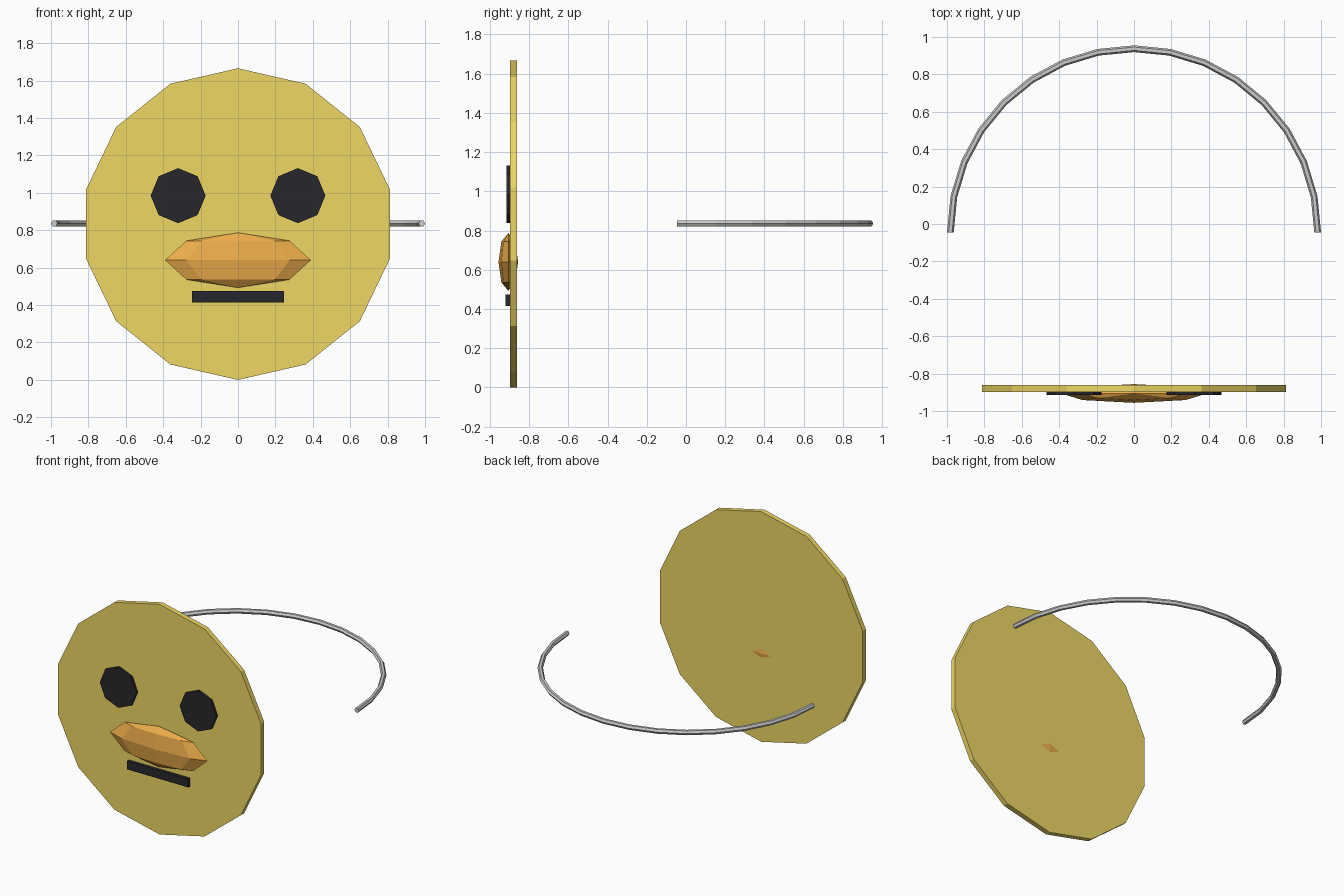
import bpy, bmesh
from math import pi, sin, cos

if "Cube" in bpy.data.objects:
    bpy.data.objects.remove(bpy.data.objects["Cube"])


def material(name, rgb):
    m = bpy.data.materials.new(name)
    m.diffuse_color = (*rgb, 1)
    m.use_nodes = True
    m.node_tree.nodes["Principled BSDF"].inputs["Base Color"].default_value = m.diffuse_color
    return m


yellow = material("yellow", (0.85, 0.68, 0.13))
orange = material("orange", (0.85, 0.42, 0.07))
black = material("black", (0.02, 0.02, 0.025))


def finish(name, mat):
    ob = bpy.context.object
    ob.name = name
    ob.data.materials.append(mat)
    return ob


def disc(name, sides, radius, x, z, front, back, mat):
    # Flat polygon disc facing -y with a corner at the top
    bpy.ops.mesh.primitive_cylinder_add(
        vertices=sides, radius=radius, depth=back - front,
        location=(x, (front + back) / 2, z), rotation=(pi / 2, 0, 0))
    return finish(name, mat)


# Face plate and eyes
disc("face_plate", 14, 0.833, 0, 0.833, -0.897, -0.8603, yellow)
for side, label in ((-1, "left"), (1, "right")):
    disc(label + "_eye", 8, 0.147, side * 0.32, 0.985, -0.914, -0.88, black)

# Beak: flattened low-poly sphere that just pokes through the back
bpy.ops.mesh.primitive_uv_sphere_add(segments=8, ring_count=4, radius=1,
                                     location=(0, -0.906, 0.64))
beak = finish("beak", orange)
beak.scale = (0.39, 0.05, 0.147)

# Mouth bar
bpy.ops.mesh.primitive_cube_add(size=1, location=(0, -0.902, 0.445))
mouth = finish("mouth", black)
mouth.scale = (0.49, 0.036, 0.06)

# Head strap: half ring with a hexagonal section
R, r, cy, cz, steps, sides = 0.982, 0.018, -0.045, 0.836, 16, 6
bm = bmesh.new()
rings = []
for i in range(steps + 1):
    a = pi * i / steps
    ring = []
    for j in range(sides):
        b = 2 * pi * j / sides
        d = R + r * cos(b)
        ring.append(bm.verts.new((d * cos(a), cy + d * sin(a), cz + r * sin(b))))
    rings.append(ring)
for p, q in zip(rings, rings[1:]):
    for j in range(sides):
        k = (j + 1) % sides
        bm.faces.new((p[j], p[k], q[k], q[j]))
bm.faces.new(rings[0])
bm.faces.new(rings[-1])
bmesh.ops.recalc_face_normals(bm, faces=bm.faces)
mesh = bpy.data.meshes.new("head_strap")
bm.to_mesh(mesh)
bm.free()
bpy.context.collection.objects.link(bpy.data.objects.new("head_strap", mesh))
